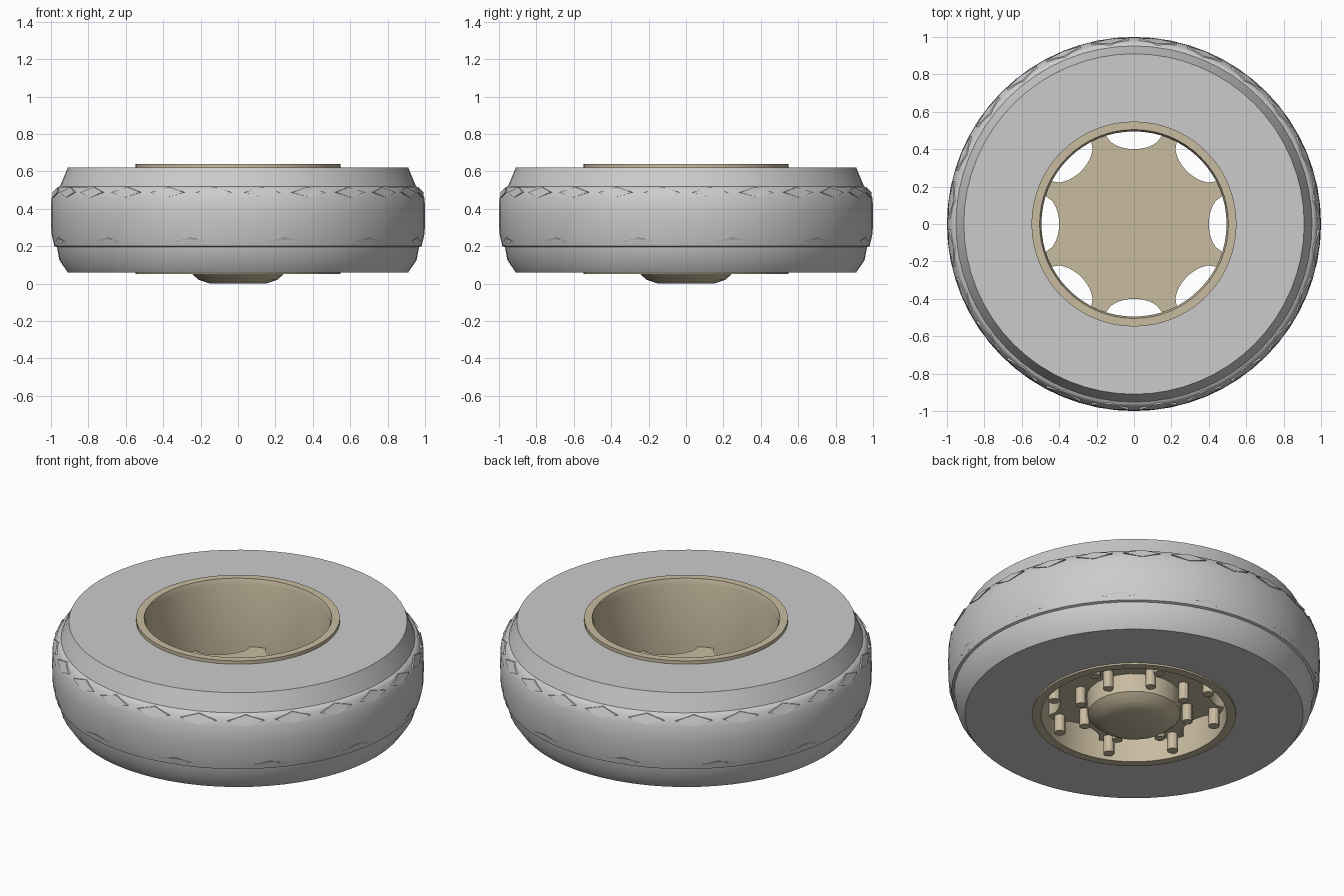
import bpy, bmesh, math
from math import sin, cos, pi, radians

if "Cube" in bpy.data.objects:
    bpy.data.objects.remove(bpy.data.objects["Cube"])

tan = bpy.data.materials.new("rim_tan")
tan.diffuse_color = (0.58, 0.50, 0.35, 1)
tan.use_nodes = True
tan.node_tree.nodes["Principled BSDF"].inputs["Base Color"].default_value = tan.diffuse_color


def finish(name, bm, mat=None, angle=25):
    bmesh.ops.remove_doubles(bm, verts=bm.verts, dist=1e-5)
    bmesh.ops.recalc_face_normals(bm, faces=bm.faces)
    me = bpy.data.meshes.new(name)
    bm.to_mesh(me)
    bm.free()
    ob = bpy.data.objects.new(name, me)
    bpy.context.collection.objects.link(ob)
    if mat:
        me.materials.append(mat)
    bpy.ops.object.select_all(action='DESELECT')
    ob.select_set(True)
    bpy.context.view_layer.objects.active = ob
    bpy.ops.object.shade_smooth_by_angle(angle=radians(angle))
    return ob


def lathe(name, profile, segs=64, mat=None, angle=25):
    """Spin a closed (radius, z) profile around z."""
    bm = bmesh.new()
    rings = [[bm.verts.new((r * cos(2 * pi * i / segs), r * sin(2 * pi * i / segs), z))
              for r, z in profile] for i in range(segs)]
    n = len(profile)
    for i in range(segs):
        a, b = rings[i], rings[(i + 1) % segs]
        for j in range(n):
            k = (j + 1) % n
            bm.faces.new((a[j], b[j], b[k], a[k]))
    return finish(name, bm, mat, angle)


def prism(name, outline, z0, z1, mat):
    bm = bmesh.new()
    f = bm.faces.new([bm.verts.new((x, y, z0)) for x, y in outline])
    ext = bmesh.ops.extrude_face_region(bm, geom=[f])
    verts = [v for v in ext['geom'] if isinstance(v, bmesh.types.BMVert)]
    bmesh.ops.translate(bm, verts=verts, vec=(0, 0, z1 - z0))
    return finish(name, bm, mat)


def lug_ring(name, radius, size, z0, z1):
    """Eight lugs, placed on the spoke angles."""
    bm = bmesh.new()
    for i in range(8):
        a = radians(22.5 + 45 * i)
        new = bmesh.ops.create_cone(bm, cap_ends=True, segments=12, radius1=size,
                                    radius2=size, depth=z1 - z0)['verts']
        bmesh.ops.translate(bm, verts=new,
                            vec=(radius * cos(a), radius * sin(a), (z0 + z1) / 2))
    return finish(name, bm, tan)


def tread_diamonds(name, count, z, half_h, half_w, r_low, r_mid, r_top):
    """Flat diamond blocks lying along the shoulder."""
    bm = bmesh.new()
    for i in range(count):
        a = 2 * pi * (i + 0.5) / count
        pts = [(a - half_w, r_mid, z), (a, r_low, z - half_h),
               (a + half_w, r_mid, z), (a, r_top, z + half_h)]
        outer = [bm.verts.new((r * cos(t), r * sin(t), h)) for t, r, h in pts]
        inner = [bm.verts.new(((r - .04) * cos(t), (r - .04) * sin(t), h)) for t, r, h in pts]
        bm.faces.new(outer)
        bm.faces.new(inner[::-1])
        for j in range(4):
            k = (j + 1) % 4
            bm.faces.new((outer[j], inner[j], inner[k], outer[k]))
    return finish(name, bm)


# Tyre with chamfered sidewalls and stepped shoulders
lathe("tyre", [(.545, .06), (.91, .06), (.955, .125), (.968, .195), (.982, .20),
               (.998, .27), (1.0, .36), (.998, .455), (.975, .505), (.965, .515),
               (.952, .52), (.91, .62), (.545, .62)], 64)

# Raised shoulder tread
tread_diamonds("upper_tread", 24, .488, .028, .10, .998, .993, .972)
tread_diamonds("lower_tread", 12, .228, .018, .09, .984, .989, .997)

# Rim barrel, open at both ends, with a lip above the tyre
lathe("rim_barrel", [(.50, .05), (.548, .05), (.548, .64), (.505, .64), (.495, .61),
                     (.495, .10)], 64, tan)

# Wheel disc with eight scalloped windows
outline = []
for i in range(160):
    deg = i * 2.25
    d = (deg + 22.5) % 45 - 22.5
    r = .505 - .105 * math.sqrt(max(0, 1 - (d / 18) ** 2))
    outline.append((r * cos(radians(deg)), r * sin(radians(deg))))
prism("wheel_disc", outline, .16, .24, tan)

# Hub boss stepping down to the ground
lathe("hub", [(0, .20), (.26, .20), (.25, .055), (.21, .02), (.15, 0), (0, 0)], 24, tan)

# Inner and outer rings of lugs
lug_ring("inner_lugs", .30, .028, .06, .18)
lug_ring("outer_lugs", .45, .030, .06, .18)
